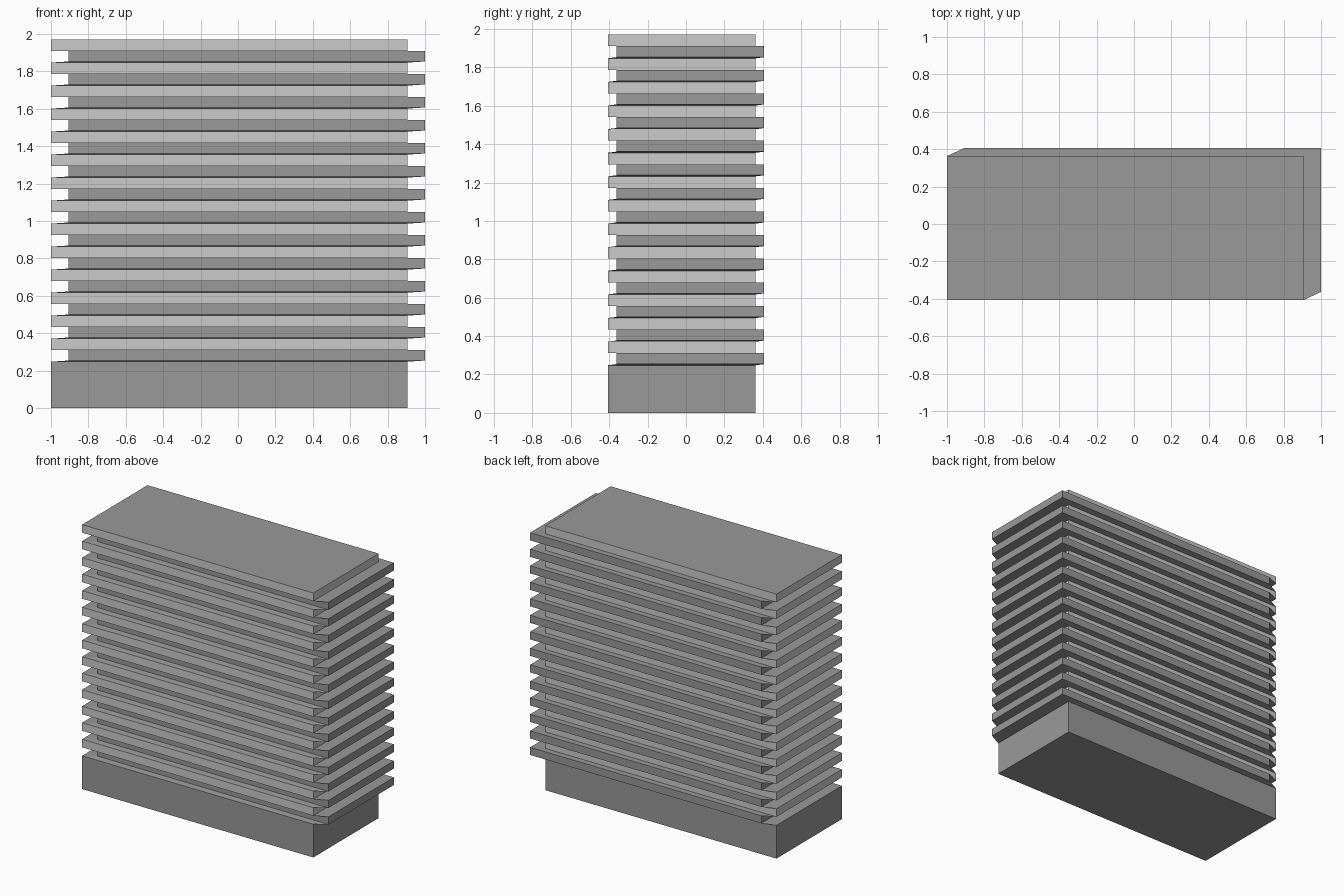
import bpy, bmesh

if "Cube" in bpy.data.objects:
    bpy.data.objects.remove(bpy.data.objects["Cube"])

# Rectangular footprint and the diagonal sidestep between alternate floors
X0, X1 = -1.0, 0.906
Y0, Y1 = -0.407, 0.363
DX, DY = 0.094, 0.044
BASE, PERIOD, SLOPE, SLAB, FLOORS = 0.248, 0.123, 0.006, 0.063, 14

# Ring list: (height, shifted?, is the band ending here a pale floor edge?)
levels = [(0.0, 0, 0), (BASE, 0, 0)]
for i in range(FLOORS):
    z = BASE + i * PERIOD
    levels += [(z + SLOPE, 1, 0), (z + SLAB, 1, 0), (z + SLAB, 0, 0), (z + PERIOD, 0, 1)]

bm = bmesh.new()


def ring(z, s):
    x, y = s * DX, s * DY
    return [bm.verts.new(p) for p in ((X0 + x, Y0 + y, z), (X1 + x, Y0 + y, z),
                                      (X1 + x, Y1 + y, z), (X0 + x, Y1 + y, z))]


# Stepped tower skin: one continuous zigzag extrusion with capped ends
rings = [ring(z, s) for z, s, _ in levels]
for a, b, level in zip(rings, rings[1:], levels[1:]):
    for k in range(4):
        n = (k + 1) % 4
        bm.faces.new((a[k], a[n], b[n], b[k])).material_index = level[2]
bm.faces.new(rings[0][::-1])
bm.faces.new(rings[-1])

mesh = bpy.data.meshes.new("stepped_tower")
bm.to_mesh(mesh)
bm.free()

# Dark walls and caps, pale floor edges
for name, v in (("dark_wall", 0.32), ("pale_edge", 0.8)):
    mat = bpy.data.materials.new(name)
    mat.diffuse_color = (v, v, v, 1)
    mat.use_nodes = True
    mat.node_tree.nodes["Principled BSDF"].inputs["Base Color"].default_value = mat.diffuse_color
    mesh.materials.append(mat)
bpy.context.collection.objects.link(bpy.data.objects.new("stepped_tower", mesh))
